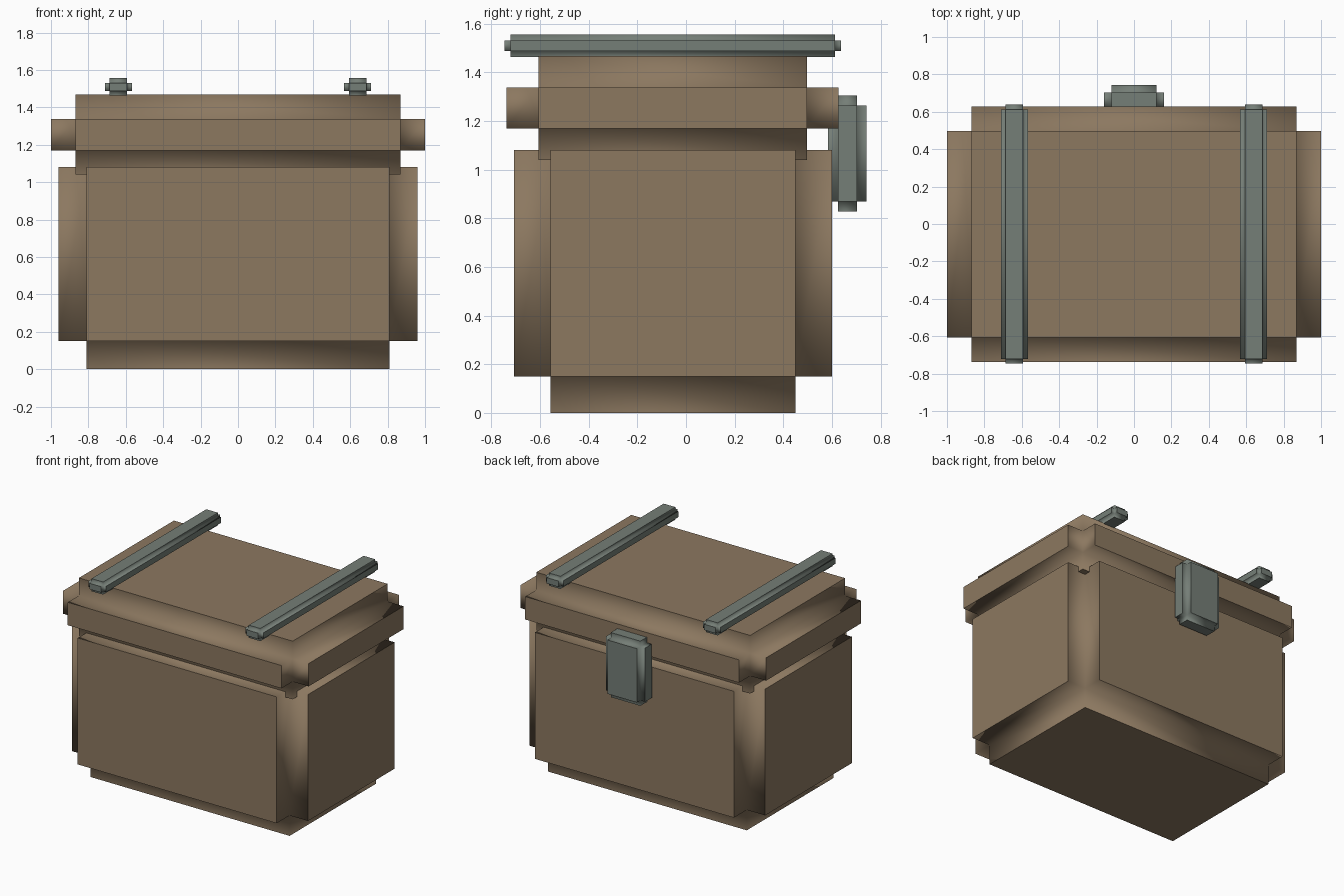
import bpy
import bmesh
from mathutils import Vector

if "Cube" in bpy.data.objects:
    bpy.data.objects.remove(bpy.data.objects["Cube"], do_unlink=True)


def make_material(name, rgb):
    mat = bpy.data.materials.new(name)
    mat.use_nodes = True
    mat.diffuse_color = (*rgb, 1)
    mat.node_tree.nodes["Principled BSDF"].inputs["Base Color"].default_value = (*rgb, 1)
    return mat


brown = make_material("brown leather", (0.262, 0.188, 0.117))
grey = make_material("grey metal", (0.178, 0.209, 0.184))


def panelled_box(name, low, high, depth, mat):
    """Box whose six faces are each pushed straight out, leaving notched edges."""
    low, high = Vector(low), Vector(high)
    centre, size = (low + high) / 2, high - low
    bm = bmesh.new()
    bmesh.ops.create_cube(bm, size=1)
    bmesh.ops.scale(bm, vec=size, verts=bm.verts)
    bm.normal_update()
    panels = bmesh.ops.extrude_discrete_faces(bm, faces=bm.faces[:])["faces"]
    for panel in panels:
        panel.normal_update()
        bmesh.ops.translate(bm, vec=panel.normal * depth, verts=panel.verts)
    bmesh.ops.recalc_face_normals(bm, faces=bm.faces)

    # Crisp panel rims, soft shading inside the notches
    for face in bm.faces:
        face.smooth = True
    for panel in panels:
        for edge in panel.edges:
            edge.smooth = False

    mesh = bpy.data.meshes.new(name)
    bm.to_mesh(mesh)
    bm.free()
    mesh.materials.append(mat)
    obj = bpy.data.objects.new(name, mesh)
    obj.location = centre
    bpy.context.collection.objects.link(obj)
    return obj


# Case body and lid
panelled_box("case_body", (-0.81, -0.557, 0.15), (0.81, 0.45, 1.08), 0.15, brown)
panelled_box("case_lid", (-0.87, -0.607, 1.17), (0.87, 0.497, 1.338), 0.13, brown)

# Rails across the lid
for side, x in (("left", 0.64), ("right", -0.64)):
    panelled_box(f"{side}_rail", (x - 0.047, -0.722, 1.488), (x + 0.047, 0.613, 1.531),
                 0.025, grey)

# Latch on the back
panelled_box("back_latch", (-0.12, 0.624, 0.868), (0.12, 0.703, 1.264), 0.04, grey)
